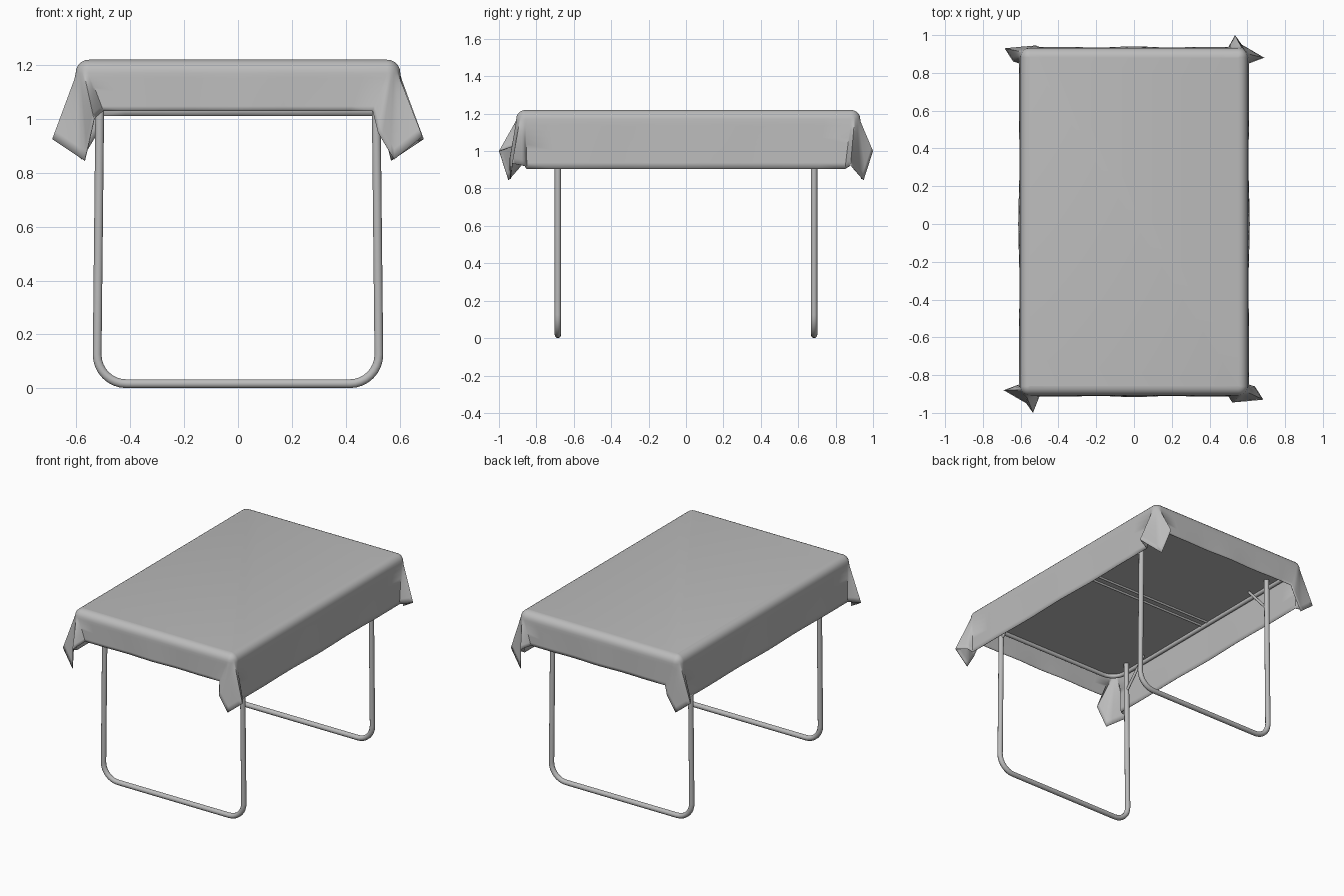
import bpy
import bmesh
from math import sin, cos, pi, radians
from mathutils import Vector

if "Cube" in bpy.data.objects:
    bpy.data.objects.remove(bpy.data.objects["Cube"], do_unlink=True)

# One plain grey for everything
grey = bpy.data.materials.new("plain_grey")
grey.use_nodes = True
grey.diffuse_color = (0.5, 0.5, 0.5, 1)
grey.node_tree.nodes["Principled BSDF"].inputs["Base Color"].default_value = (0.5, 0.5, 0.5, 1)


def add_object(name, data):
    obj = bpy.data.objects.new(name, data)
    bpy.context.collection.objects.link(obj)
    data.materials.append(grey)
    return obj


def mesh_object(name, bm, angle=40):
    mesh = bpy.data.meshes.new(name)
    bm.to_mesh(mesh)
    bm.free()
    mesh.shade_smooth()
    mesh.set_sharp_from_angle(angle=radians(angle))
    return add_object(name, mesh)


def tube(name, points, radius, cyclic=False):
    curve = bpy.data.curves.new(name, "CURVE")
    curve.dimensions = "3D"
    curve.bevel_depth = radius
    curve.bevel_resolution = 3
    curve.use_fill_caps = True
    spline = curve.splines.new("POLY")
    spline.points.add(len(points) - 1)
    for p, co in zip(spline.points, points):
        p.co = (*co, 1)
    spline.use_cyclic_u = cyclic
    spline.use_smooth = True
    return add_object(name, curve)


def arc(cx, cy, r, start, end, steps=8):
    """Points on a circular arc, angles in degrees."""
    angles = [radians(start + (end - start) * i / steps) for i in range(steps + 1)]
    return [(cx + r * cos(a), cy + r * sin(a)) for a in angles]


def rounded_rectangle(hx, hy, r):
    corners = [(1, -1, -90), (1, 1, 0), (-1, 1, 90), (-1, -1, 180)]
    return [p for sx, sy, a in corners
            for p in arc(sx * (hx - r), sy * (hy - r), r, a, a + 90)]


def resample(points, count):
    """Evenly subdivide each span of a polyline."""
    out = []
    for a, b in zip(points, points[1:]):
        out += [Vector(a).lerp(Vector(b), i / count) for i in range(count)]
    return out + [Vector(points[-1])]


# Tablecloth: rings from the top, round the edge and down to the hem
TOP, HX, HY, SHIFT, ROUND = 1.22, 0.603, 0.92, 0.012, 0.05
RIGHT_HEM, LEFT_HEM, FRONT_HEM, BACK_HEM = 0.92, 0.905, 1.03, 1.012

# Hanging corner folds, from the short side to the long side
wide_fold = [(0.535, 1.0, 1.0), (0.57, 0.95, 0.845), (0.69, 0.88, 0.925)]
narrow_fold = [(0.52, 0.945, 0.95), (0.58, 0.94, 0.85), (0.685, 0.93, 0.935), (0.64, 0.86, 0.92)]

columns = []  # (corner centre, outward direction, hem point)
for k, (sx, sy) in enumerate([(1, -1), (1, 1), (-1, 1), (-1, -1)]):
    fold = wide_fold if sx * sy > 0 else narrow_fold
    short_end = (sx * 0.5, sy * (HY + 0.005) + SHIFT, FRONT_HEM if sy < 0 else BACK_HEM)
    long_end = (sx * (HX + 0.006), sy * 0.85, RIGHT_HEM if sx < 0 else LEFT_HEM)
    path = [short_end] + [(sx * x, sy * y, z) for x, y, z in fold] + [long_end]
    if sx * sy > 0:
        path.reverse()
    path = resample(path, 4)
    centre = Vector((sx * (HX - ROUND), sy * (HY - ROUND) + SHIFT, 0))
    for i, hem in enumerate(path):
        a = radians(-90 + 90 * k + 90 * i / (len(path) - 1))
        columns.append((centre, Vector((cos(a), sin(a), 0)), hem))
    columns.append(None)  # straight side follows

full = []
for i, col in enumerate(columns):
    if col:
        full.append(col)
        continue
    a, b = columns[i - 1], columns[(i + 1) % len(columns)]
    for s in range(1, 12):
        t = s / 12
        wave = a[1] * 0.004 * sin(t * pi * 5) * sin(t * pi)
        full.append((a[0].lerp(b[0], t), a[1], a[2].lerp(b[2], t) + wave))

rings = []
for j in range(6):  # rounded edge
    a = j / 5 * pi / 2
    rings.append([c + n * ROUND * sin(a) + Vector((0, 0, TOP - ROUND * (1 - cos(a))))
                  for c, n, h in full])
for j in range(1, 9):  # hanging skirt
    rings.append([p.lerp(col[2], j / 8) for p, col in zip(rings[5], full)])

bm = bmesh.new()
verts = [[bm.verts.new(p) for p in ring] for ring in rings]
bm.faces.new(verts[0])
n = len(full)
for upper, lower in zip(verts, verts[1:]):
    for i in range(n):
        bm.faces.new((upper[i], lower[i], lower[(i + 1) % n], upper[(i + 1) % n]))
cloth = mesh_object("tablecloth", bm, 50)
thickness = cloth.modifiers.new("thickness", "SOLIDIFY")
thickness.thickness = 0.003
thickness.offset = -1

# Table board under the cloth
bm = bmesh.new()
outline = [bm.verts.new((x, y + SHIFT, 1.165)) for x, y in rounded_rectangle(0.585, 0.9, 0.1)]
base = bm.faces.new(outline)
lifted = bmesh.ops.extrude_face_region(bm, geom=[base])["geom"]
bmesh.ops.translate(bm, vec=(0, 0, 0.04), verts=[v for v in lifted if isinstance(v, bmesh.types.BMVert)])
bmesh.ops.recalc_face_normals(bm, faces=bm.faces)
mesh_object("table_board", bm)

# Rim tube and the two rails where the board folds
tube("rim_tube", [(x, y + SHIFT, 1.155) for x, y in rounded_rectangle(0.575, 0.885, 0.1)], 0.014, True)
for label, y in (("front", -0.015), ("back", 0.04)):
    tube(label + "_fold_rail", [(-0.57, y, 1.163), (0.57, y, 1.163)], 0.008)

# U-shaped legs with slanted braces
R = 0.017
for label, s in (("front", -1), ("back", 1)):
    y = s * 0.685
    bend = arc(-0.415, 0.125, 0.108, 180, 270)
    half = [(-0.512, 1.16)] + bend
    path = half + [(-x, z) for x, z in reversed(half)]
    tube(label + "_leg", [(x, y, z) for x, z in path], R)
    for side, sx in (("right", -1), ("left", 1)):
        tube(f"{label}_{side}_brace",
             [(sx * 0.512, y, 0.96), (sx * 0.512, y - s * 0.17, 1.15)], 0.009)
